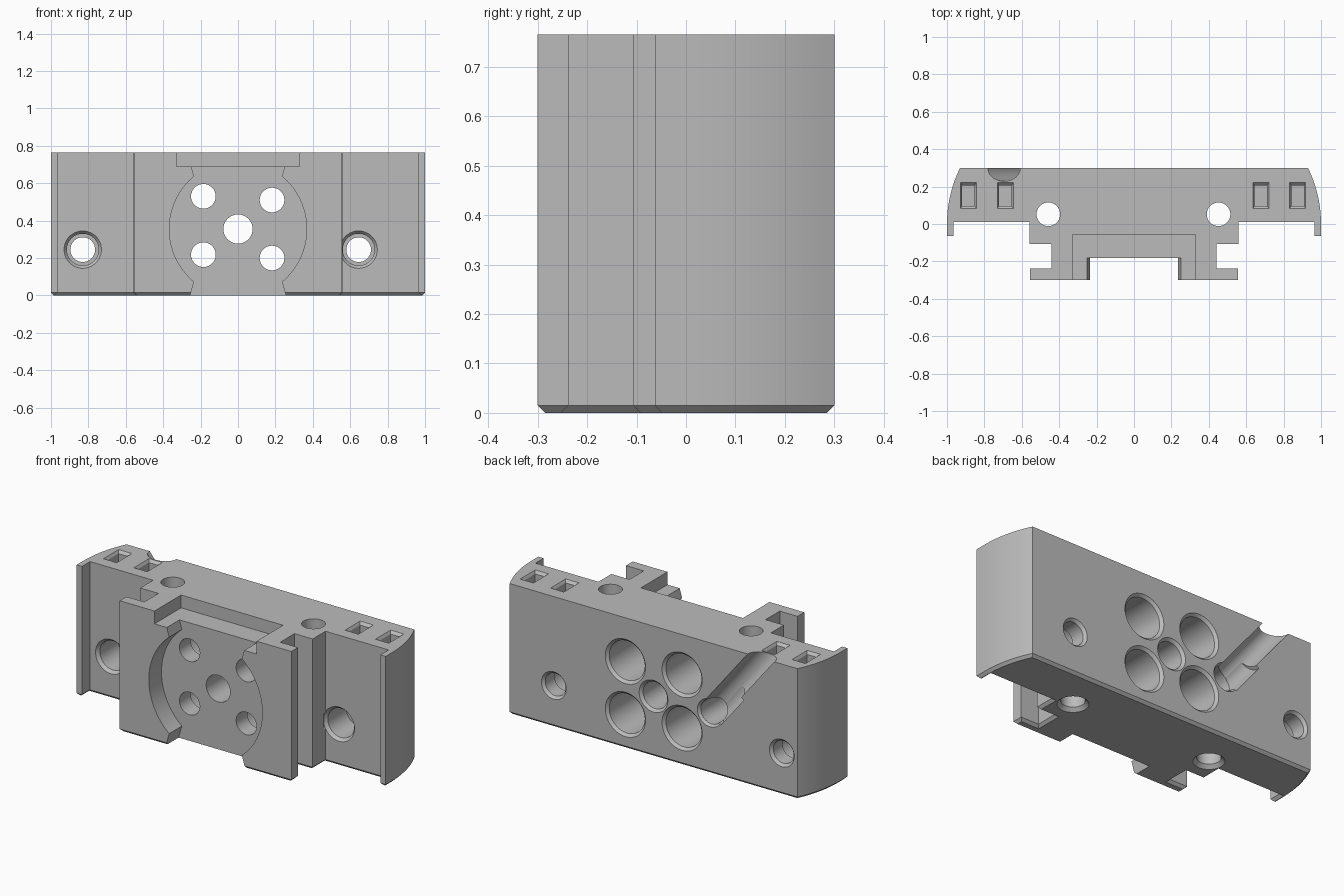
import bpy, bmesh, math
from mathutils import Vector, Matrix

if "Cube" in bpy.data.objects:
    bpy.data.objects.remove(bpy.data.objects["Cube"])

grey = bpy.data.materials.new("machined grey")
grey.diffuse_color = (0.5, 0.5, 0.5, 1)
grey.use_nodes = True
grey.node_tree.nodes["Principled BSDF"].inputs["Base Color"].default_value = grey.diffuse_color


def finish(bm, name):
    bmesh.ops.recalc_face_normals(bm, faces=bm.faces[:])
    me = bpy.data.meshes.new(name)
    bm.to_mesh(me)
    bm.free()
    ob = bpy.data.objects.new(name, me)
    bpy.context.collection.objects.link(ob)
    me.materials.append(grey)
    return ob


def prism(name, pts, vec, chamfer=0):
    """Extrude a closed outline along vec; optionally chamfer its starting face."""
    bm = bmesh.new()
    base = bm.faces.new([bm.verts.new(p) for p in pts])
    bmesh.ops.recalc_face_normals(bm, faces=[base])
    top = bmesh.ops.extrude_face_region(bm, geom=[base], use_keep_orig=True)
    bmesh.ops.translate(bm, vec=vec, verts=[v for v in top["geom"] if isinstance(v, bmesh.types.BMVert)])
    bmesh.ops.recalc_face_normals(bm, faces=bm.faces[:])
    if chamfer:
        bm.faces.ensure_lookup_table()
        low = min(bm.faces, key=lambda f: f.calc_center_median().z)
        bmesh.ops.inset_region(bm, faces=[low], thickness=chamfer, use_even_offset=True)
        bmesh.ops.translate(bm, vec=(0, 0, -chamfer), verts=low.verts[:])
    return finish(bm, name)


def turned(name, center, axis, profile, seg=48, scale=(1, 1)):
    """Solid swept round an axis from (radius, distance) pairs."""
    bm = bmesh.new()
    rings = []
    for r, t in profile:
        ring = []
        for i in range(seg):
            a = 2 * math.pi * (i + 0.5) / seg
            ring.append(bm.verts.new((r * math.cos(a) * scale[0], r * math.sin(a) * scale[1], t)))
        rings.append(ring)
    for a, b in zip(rings, rings[1:]):
        for i in range(seg):
            j = (i + 1) % seg
            bm.faces.new((a[i], a[j], b[j], b[i]))
    bm.faces.new(rings[0][::-1])
    bm.faces.new(rings[-1])
    rot = Vector(axis).to_track_quat('Z', 'Y').to_matrix().to_4x4()
    bmesh.ops.transform(bm, matrix=Matrix.Translation(center) @ rot, verts=bm.verts[:])
    return finish(bm, name)


def cut(body, tool):
    bpy.context.view_layer.objects.active = body
    m = body.modifiers.new("cut", 'BOOLEAN')
    m.operation, m.solver, m.object = 'DIFFERENCE', 'EXACT', tool
    bpy.ops.object.modifier_apply(modifier=m.name)
    bpy.data.objects.remove(tool)


# Body: mirrored cross-section with bowed ends, side lips and T-shaped rail
H, C = 0.765, 0.015
R = 0.68
bow = [(1 - R + R * math.cos(a), R * math.sin(a))
       for a in [math.asin(0.3 / R) * i / 12 for i in range(13)]]
half = [(0.555, -0.3), (0.555, -0.238), (0.44, -0.238), (0.44, -0.107), (0.558, -0.107),
        (0.558, 0.012), (0.966, 0.012), (0.966, -0.063), (1, -0.063)] + bow
outline = half + [(-x, y) for x, y in reversed(half)]
body = prism("mount_body", [(x, y, C) for x, y in outline], (0, 0, H - C), chamfer=C)

# Slot in the top of the rail
cut(body, prism("slot", [(-0.33, -0.055, 0.69), (0.33, -0.055, 0.69), (0.33, -0.055, 0.8),
                         (-0.33, -0.055, 0.8)], (0, -0.3, 0)))

# Round front pocket with flared throats above and below
cz, pr = 0.355, 0.367
a0 = math.acos(0.235 / pr)
side = [(0.265, -0.03)] + [(pr * math.cos(a), cz + pr * math.sin(a))
                           for a in [-a0 + 2 * a0 * i / 32 for i in range(33)]] + [(0.265, 0.74)]
pocket = side + [(-x, z) for x, z in reversed(side)]
cut(body, prism("pocket", [(x, -0.183, z) for x, z in pocket], (0, -0.3, 0)))

# Centre hole and four counterbored holes
Y = (0, 1, 0)
cut(body, turned("centre_hole", (0, 0, 0.355), Y,
                 [(0.078, -0.25), (0.078, 0.285), (0.098, 0.305)]))
for x, z in [(-0.185, 0.53), (0.182, 0.51), (-0.185, 0.218), (0.182, 0.2)]:
    cut(body, turned("bore", (x, 0, z), Y, [(0.066, -0.25), (0.066, -0.08), (0.115, -0.08),
                                           (0.115, 0.285), (0.135, 0.305)]))

# Side fixing holes, counterbored from the front
for x in (-0.83, 0.645):
    cut(body, turned("fixing_hole", (x, 0, 0.245), Y,
                     [(0.1, 0.0), (0.1, 0.012), (0.085, 0.03), (0.085, 0.2), (0.066, 0.2),
                      (0.066, 0.285), (0.085, 0.305)]))

# Vertical holes
for x in (-0.458, 0.452):
    cut(body, turned("vertical_hole", (x, 0.052, 0), (0, 0, 1),
                     [(0.088, -0.005), (0.063, 0.02), (0.063, 0.8)]))

# Rectangular pockets in the top
q = math.sqrt(0.5)
for x in (-0.885, -0.688, 0.678, 0.875):
    cut(body, turned("top_pocket", (x, 0.152, H), (0, 0, 1),
                     [(q * 0.78, -0.1), (q * 0.78, -0.015), (q, 0), (q, 0.03)],
                     seg=4, scale=(0.086, 0.14)))

# Cable hole and diagonal groove on the back, wider along its lower half
cut(body, turned("cable_hole", (-0.365, 0, 0.355), Y,
                 [(0.07, -0.183), (0.07, 0.285), (0.085, 0.305)]))
d = Vector((-0.33, 0, 0.41)).normalized()
start = Vector((-0.365, 0.296, 0.355))
cut(body, turned("groove", start, d, [(0.067, 0), (0.067, 0.8)], seg=40))
out = Vector((-d.z, 0, d.x)) * 0.022
cut(body, turned("groove_relief", start + out, d, [(0.066, 0), (0.066, 0.24)], seg=37))

# Smooth bores with crisp edges
bpy.ops.object.select_all(action='DESELECT')
body.select_set(True)
bpy.context.view_layer.objects.active = body
bpy.ops.object.shade_smooth_by_angle(angle=math.radians(25))
